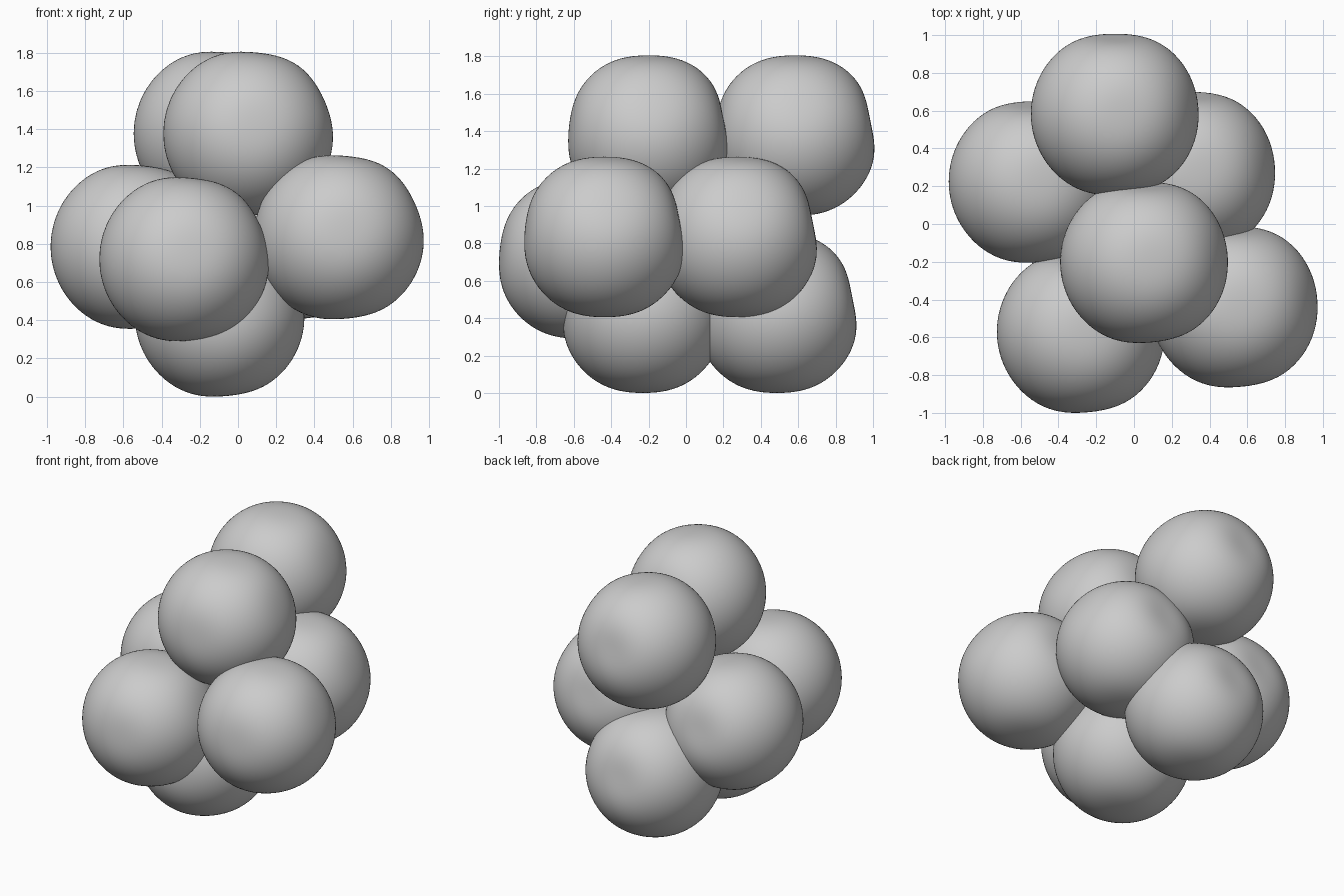
import bpy, bmesh, math
from mathutils import Vector

if "Cube" in bpy.data.objects:
    bpy.data.objects.remove(bpy.data.objects["Cube"])

R = 0.446
# Soft flattened spots shared by every ball: direction, depth, angular width
DENTS = [(Vector(d).normalized(), a, w) for d, a, w in (
    ((0, 1, 0.2), 0.08, 0.4),
    ((0.1, -1, 0.1), 0.045, 0.4),
    ((0.1, 0, 1), 0.045, 0.4),
    ((0.1, 0, -1), 0.04, 0.4),
    ((1, 0.1, 0.45), 0.03, 0.4),
)]


def dented(co):
    d = co.normalized()
    s = 1 - sum(a * math.exp(-(d.angle(n) / w) ** 2) for n, a, w in DENTS)
    return d * R * s


# One shared ball mesh
bm = bmesh.new()
bmesh.ops.create_icosphere(bm, subdivisions=5, radius=R)
for v in bm.verts:
    v.co = dented(v.co)
for f in bm.faces:
    f.smooth = True
mesh = bpy.data.meshes.new("ball")
bm.to_mesh(mesh)
bm.free()

# Cluster of overlapping balls
BALLS = {
    "top_back_ball": (-0.10, 0.583, 1.377),
    "top_front_ball": (0.055, -0.20, 1.377),
    "right_front_ball": (0.53, -0.435, 0.835),
    "right_back_ball": (0.305, 0.275, 0.835),
    "left_back_ball": (-0.535, 0.225, 0.785),
    "left_front_ball": (-0.28, -0.57, 0.72),
    "bottom_front_ball": (-0.095, -0.23, 0.43),
    "bottom_back_ball": (-0.095, 0.487, 0.43),
}
for name, loc in BALLS.items():
    ob = bpy.data.objects.new(name, mesh)
    ob.location = loc
    bpy.context.collection.objects.link(ob)
